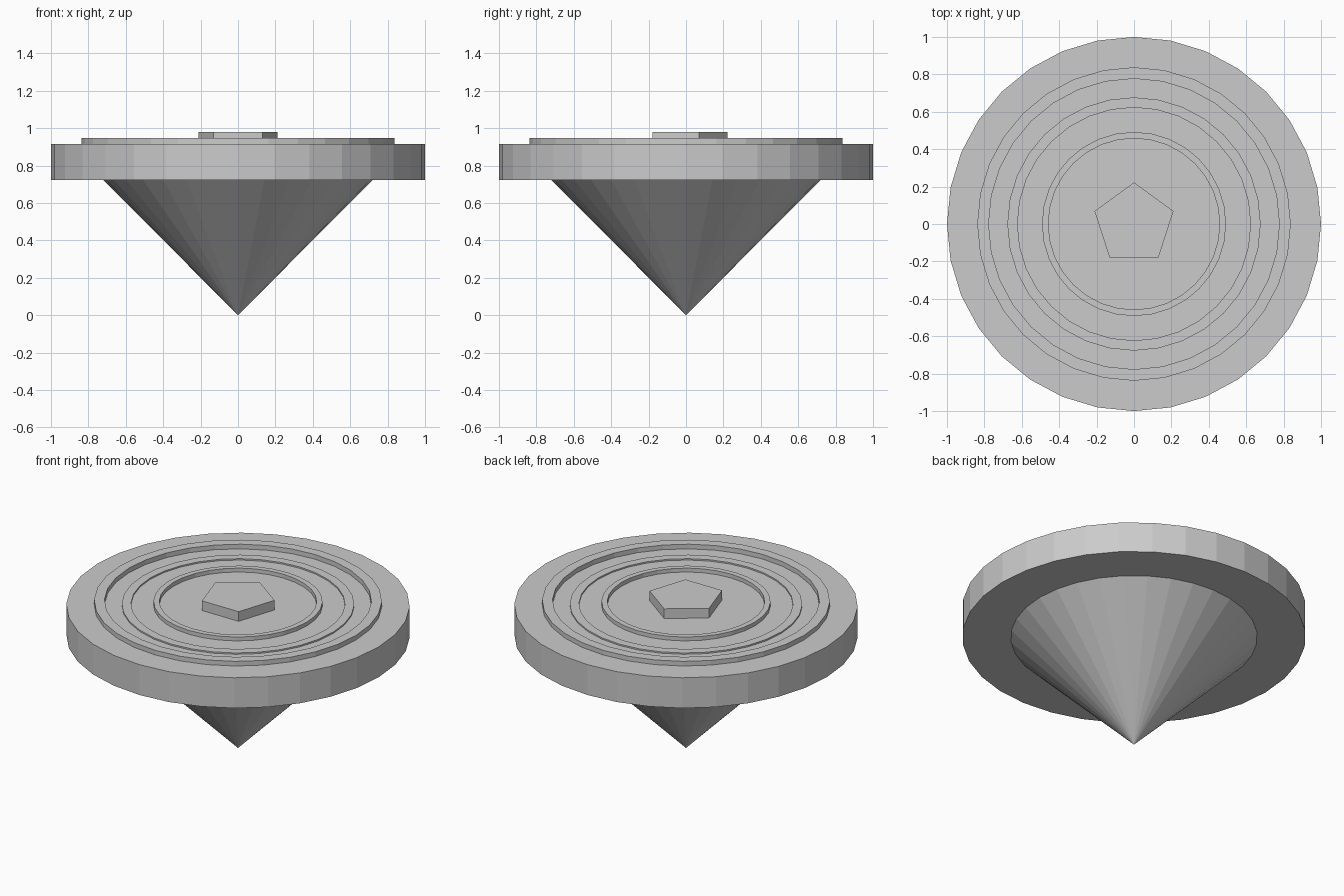
import bpy, bmesh
from math import sin, cos, pi

if "Cube" in bpy.data.objects:
    bpy.data.objects.remove(bpy.data.objects["Cube"])


def lathe(name, profile, sides=32, closed=False):
    """Revolve (radius, z) points about the z axis; radius 0 makes a pole."""
    bm = bmesh.new()
    rows = []
    for r, z in profile:
        if r == 0:
            rows.append([bm.verts.new((0, 0, z))] * sides)
        else:
            rows.append([bm.verts.new((r * sin(2 * pi * i / sides),
                                       r * cos(2 * pi * i / sides), z))
                         for i in range(sides)])
    pairs = list(zip(rows, rows[1:]))
    if closed:
        pairs.append((rows[-1], rows[0]))
    for a, b in pairs:
        for i in range(sides):
            j = (i + 1) % sides
            quad = list(dict.fromkeys((a[i], a[j], b[j], b[i])))
            bm.faces.new(quad)
    if not closed:
        # Cap open ends with flat n-gons
        for row in (rows[0], rows[-1]):
            if len(set(row)) > 1:
                bm.faces.new(row)
    bmesh.ops.recalc_face_normals(bm, faces=bm.faces)
    mesh = bpy.data.meshes.new(name)
    bm.to_mesh(mesh)
    bm.free()
    obj = bpy.data.objects.new(name, mesh)
    bpy.context.collection.objects.link(obj)
    return obj


def ring(name, outer, inner, bottom, top):
    return lathe(name, [(outer, bottom), (outer, top),
                        (inner, top), (inner, bottom)], closed=True)


DISC_BOTTOM, DISC_TOP = 0.722, 0.917

# Pointed tip and the wide disc above it
lathe("spinning_tip", [(0, 0), (0.72, DISC_BOTTOM + 0.002)])
lathe("disc", [(1, DISC_BOTTOM), (1, DISC_TOP)])

# Concentric raised rings on top of the disc
ring("outer_ring", 0.838, 0.777, DISC_TOP - 0.01, 0.947)
ring("middle_ring", 0.677, 0.623, DISC_TOP - 0.01, 0.926)
ring("inner_ring", 0.492, 0.458, DISC_TOP - 0.01, 0.942)

# Five-sided cap in the centre
lathe("pentagon_cap", [(0.222, DISC_TOP - 0.01), (0.222, 0.979)], sides=5)
